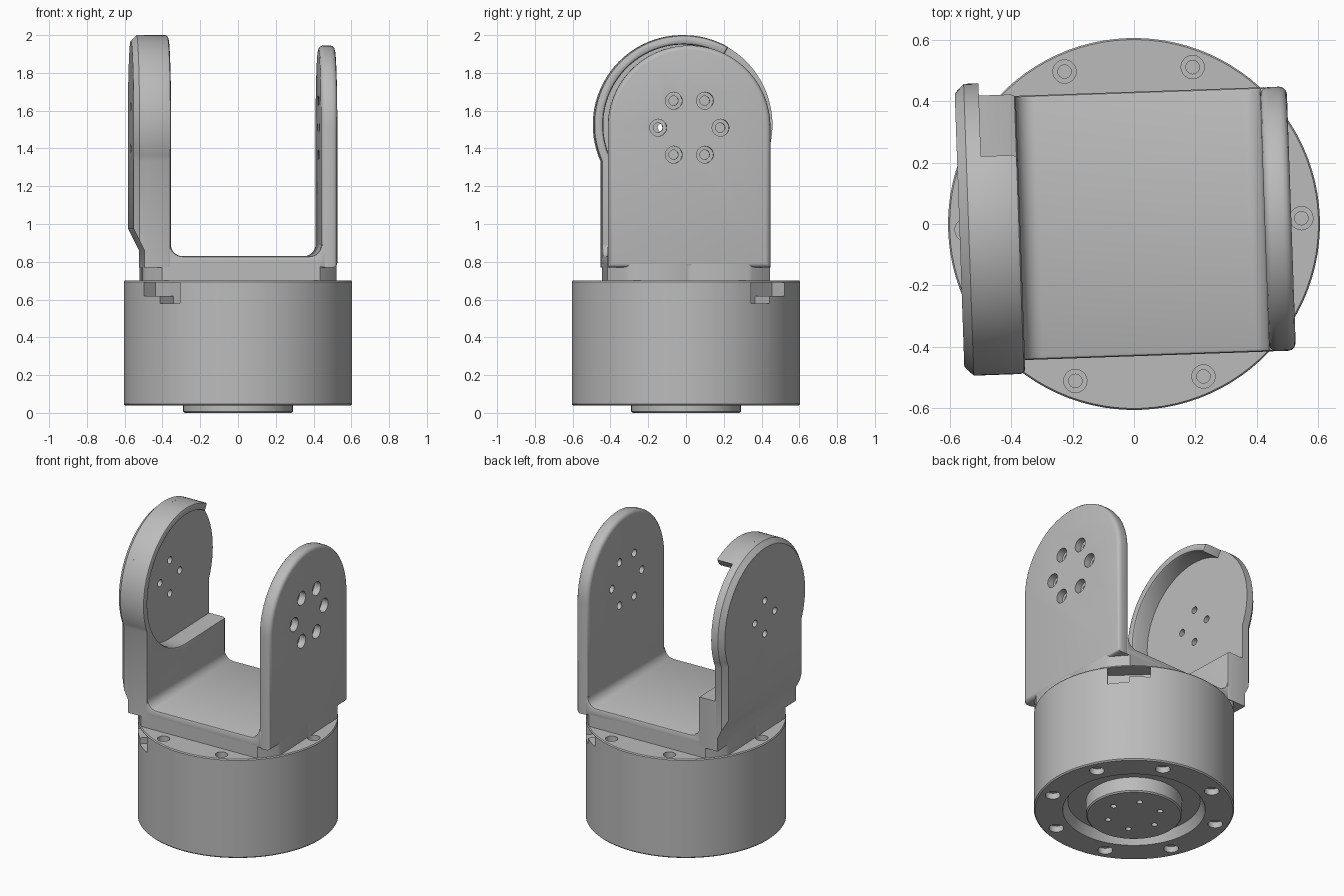
import bpy, bmesh
from math import sin, cos, radians, pi
from mathutils import Matrix

cube = bpy.data.objects.get("Cube")
if cube:
    bpy.data.objects.remove(cube, do_unlink=True)

grey = bpy.data.materials.new("satin grey")
grey.use_nodes = True
grey.diffuse_color = (0.5, 0.5, 0.5, 1)
grey.node_tree.nodes["Principled BSDF"].inputs["Base Color"].default_value = (0.5, 0.5, 0.5, 1)


def make(name, bm):
    bmesh.ops.recalc_face_normals(bm, faces=bm.faces)
    mesh = bpy.data.meshes.new(name)
    bm.to_mesh(mesh)
    bm.free()
    mesh.materials.append(grey)
    ob = bpy.data.objects.new(name, mesh)
    bpy.context.collection.objects.link(ob)
    return ob


def arc(cu, cv, r, start, end, steps=40):
    angles = [radians(start + (end - start) * i / steps) for i in range(steps + 1)]
    return [(cu + r * cos(a), cv + r * sin(a)) for a in angles]


def prism(name, pts, axis, a, b, round_ends=(), size=0.0, segs=3):
    """Extrude an outline along x or y, rounding the rim at the listed ends."""
    bm = bmesh.new()
    place = (lambda u, v, d: (d, u, v)) if axis == "x" else (lambda u, v, d: (u, d, v))
    rings = [[bm.verts.new(place(u, v, d)) for u, v in pts] for d in (a, b)]
    caps = [bm.faces.new(r) for r in rings]
    n = len(pts)
    for i in range(n):
        j = (i + 1) % n
        bm.faces.new((rings[0][i], rings[0][j], rings[1][j], rings[1][i]))
    bmesh.ops.recalc_face_normals(bm, faces=bm.faces)
    edges = [e for k in round_ends for e in caps[k].edges]
    if edges:
        bmesh.ops.bevel(bm, geom=edges, offset=size, segments=segs, profile=0.5,
                        affect="EDGES", clamp_overlap=True)
    return make(name, bm)


def lathe(name, profile, steps):
    """Revolve (radius, z) points that begin and end on the axis."""
    bm = bmesh.new()
    verts = [bm.verts.new((r, 0, z)) for r, z in profile]
    edges = [bm.edges.new(p) for p in zip(verts, verts[1:])]
    bmesh.ops.spin(bm, geom=verts + edges, cent=(0, 0, 0), axis=(0, 0, 1),
                   angle=2 * pi, steps=steps, use_merge=True)
    bmesh.ops.remove_doubles(bm, verts=bm.verts, dist=1e-5)
    return make(name, bm)


def drill(r, depth, wide=0, wide_depth=0):
    """Hole cutter entering along -z from the origin, with optional counterbore."""
    if wide:
        pts = [(0, 0.05), (wide, 0.05), (wide, -wide_depth), (r, -wide_depth)]
    else:
        pts = [(0, 0.05), (r, 0.05)]
    return lathe("hole_cutter", pts + [(r, -depth), (0, -depth)], 20)


def boolean(ob, cutters, operation="DIFFERENCE"):
    for c in cutters:
        c.hide_render = True
        m = ob.modifiers.new("cut", "BOOLEAN")
        m.operation, m.solver, m.object = operation, "EXACT", c
    bpy.context.view_layer.update()
    deps = bpy.context.evaluated_depsgraph_get()
    mesh = bpy.data.meshes.new_from_object(ob.evaluated_get(deps))
    ob.modifiers.clear()
    ob.data = mesh
    for c in cutters:
        bpy.data.objects.remove(c, do_unlink=True)


def placed(ob, matrix):
    ob.data.transform(matrix)
    return ob


T, R = Matrix.Translation, Matrix.Rotation

# Drum with a recessed underside and central boss
base = lathe("base_drum", [(0, 0), (0.282, 0), (0.29, 0.008), (0.29, 0.1), (0.4, 0.1),
                           (0.43, 0.04), (0.597, 0.04), (0.605, 0.048), (0.605, 0.693),
                           (0.6, 0.7), (0, 0.7)], 96)
cuts = []
for deg in (0, 67.5, 112.5, 180, 247.5, 292.5):       # top screws
    cuts.append(placed(drill(0.022, 0.1, 0.038, 0.05),
                       R(radians(deg), 4, "Z") @ T((0.545, 0, 0.7))))
for k in range(8):                                     # underside screws
    cuts.append(placed(drill(0.025, 0.1, 0.045, 0.04),
                       R(radians(22.5 + 45 * k), 4, "Z") @ T((0.52, 0, 0.04)) @ R(pi, 4, "X")))
for k in range(6):                                     # boss screws
    cuts.append(placed(drill(0.018, 0.07),
                       R(radians(60 * k), 4, "Z") @ T((0.165, 0, 0)) @ R(pi, 4, "X")))
for deg, side in ((45, 1), (225, -1)):                 # stepped side sockets
    step = [(-0.13, 0.58), (0, 0.58), (0, 0.62), (0.13, 0.62), (0.13, 0.69), (-0.13, 0.69)]
    socket = prism("socket_cutter", [(side * u, v) for u, v in step], "x", 0.5, 0.7)
    cuts.append(placed(socket, R(radians(deg), 4, "Z")))
boolean(base, cuts)

# Pedestal joining the drum to the bracket
pedestal = prism("bracket_pedestal", [(-0.51, 0.69), (0.51, 0.69), (0.51, 0.79), (-0.51, 0.79)],
                 "y", -0.43, 0.43)
boolean(pedestal, [lathe("round_cutter", [(0, 0.6), (0.6, 0.6), (0.6, 0.9), (0, 0.9)], 96)],
        "INTERSECT")
boolean(pedestal, [placed(drill(0.038, 0.05), T((s * 0.545, 0, 0.74))) for s in (-1, 1)])

# Bracket floor with filleted inner corners
floor_pts = ([(-0.45, 0.77), (-0.45, 0.89)] + arc(-0.31, 0.89, 0.06, 180, 270, 8)
             + arc(0.365, 0.89, 0.06, 270, 360, 8) + [(0.45, 0.89), (0.45, 0.77)])
floor = prism("bracket_floor", floor_pts, "y", -0.43, 0.43, (0, 1), 0.012, 2)

# Left arm: round-topped plate with six counterbored holes
left_arm = prism("left_arm", [(-0.43, 0.77)] + arc(0, 1.515, 0.43, 180, 0, 48) + [(0.43, 0.77)],
                 "x", 0.425, 0.512, (0, 1), 0.025)
boolean(left_arm, [placed(drill(0.025, 0.2, 0.045, 0.045),
                          T((0.512, 0.165 * cos(k * pi / 3), 1.51 + 0.165 * sin(k * pi / 3)))
                          @ R(pi / 2, 4, "Y")) for k in range(6)])

# Right arm: larger disc plate, stepped inwards near its foot
right_arm = prism("right_arm", [(-0.435, 0.77)] + arc(0, 1.525, 0.475, 203.7, -23.7, 60)
                  + [(0.435, 0.77)], "x", -0.568, -0.49, (0,), 0.03, 1)
foot = prism("foot_cutter", [(-0.7, 0.6), (-0.51, 0.6), (-0.51, 0.86), (-0.57, 0.98),
                             (-0.7, 0.98)], "y", -0.6, 0.6)
holes = [placed(drill(0.023, 0.2),
                T((-0.568, 0.11 * cos(k * pi / 2), 1.51 + 0.11 * sin(k * pi / 2)))
                @ R(-pi / 2, 4, "Y")) for k in range(4)]
boolean(right_arm, [foot] + holes)

# Thick lower wall and curved rim on the inside of the right arm
rim_pts = ([(-0.435, 0.77)] + arc(0, 1.525, 0.475, 203.7, 60, 40)
           + arc(0, 1.525, 0.425, 60, 270, 50) + [(0.435, 1.1), (0.435, 0.77)])
rim = prism("right_arm_rim", rim_pts, "x", -0.5, -0.37, (1,), 0.016, 2)

# Slight turn of the whole assembly, then smooth shading with sharp edges
parts = [base, pedestal, floor, left_arm, right_arm, rim]
bpy.ops.object.select_all(action="DESELECT")
for ob in parts:
    placed(ob, R(radians(2), 4, "Z"))
    ob.select_set(True)
bpy.context.view_layer.objects.active = base
bpy.ops.object.shade_smooth_by_angle(angle=radians(32))
